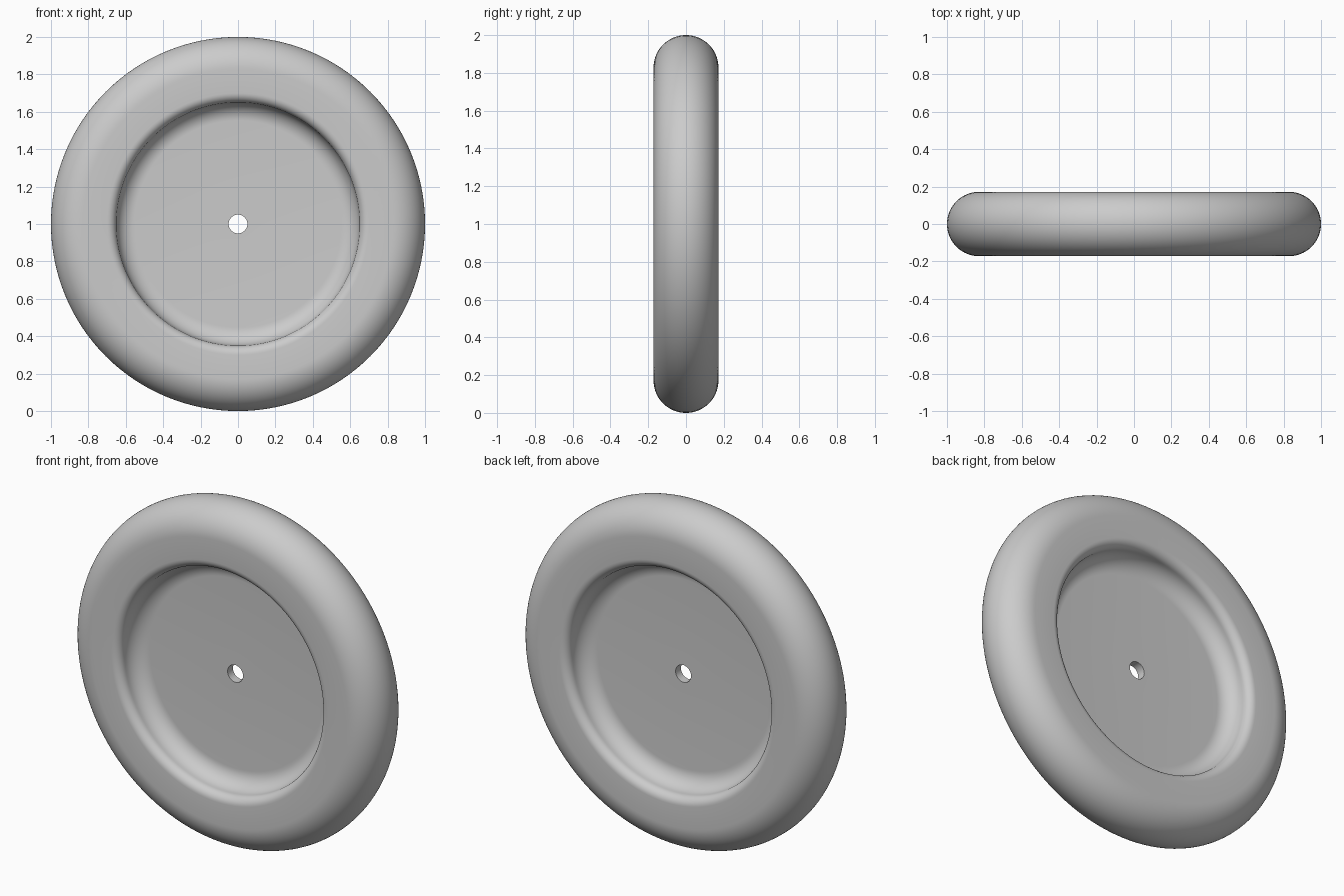
import bpy, bmesh
from math import sin, cos, pi, radians
from mathutils import Vector

cube = bpy.data.objects.get("Cube")
if cube:
    bpy.data.objects.remove(cube, do_unlink=True)

HALF = 0.172        # half width of the rim
WEB = 0.025         # half thickness of the disc
HOLE = 0.05         # axle hole radius
WALL = 0.65         # radius of the recess wall
LIP = 0.05          # rounded lip radius
FILLET = HALF - WEB - LIP
STEPS = 128

grey = bpy.data.materials.new("plain grey")
grey.use_nodes = True
colour = (0.6, 0.6, 0.6, 1)
grey.diffuse_color = colour
grey.node_tree.nodes["Principled BSDF"].inputs["Base Color"].default_value = colour


def arc(r, y, radius, start, end, count):
    """Points (radius from axle, y) along a circular arc."""
    angles = [radians(start + (end - start) * i / count) for i in range(count + 1)]
    return [(r + radius * cos(a), y + radius * sin(a)) for a in angles]


# Half of the cross-section: axle hole, disc, recess fillet, lip, tyre round
half = [(HOLE, WEB)]
half += arc(WALL - FILLET, WEB + FILLET, FILLET, -90, 0, 12)
half += arc(WALL + LIP, HALF - LIP, LIP, 180, 90, 8)
half += arc(1 - HALF, 0, HALF, 90, 0, 20)
profile = half + [(r, -y) for r, y in reversed(half[:-1])]

# Wheel: the closed cross-section revolved around the y axis
bm = bmesh.new()
verts = [bm.verts.new((r, y, 1)) for r, y in profile]
edges = [bm.edges.new((v, verts[(i + 1) % len(verts)])) for i, v in enumerate(verts)]
bmesh.ops.spin(bm, geom=verts + edges, cent=Vector((0, 0, 1)), axis=Vector((0, 1, 0)),
               angle=2 * pi, steps=STEPS, use_merge=False)
bmesh.ops.remove_doubles(bm, verts=bm.verts[:], dist=0.0002)
bmesh.ops.recalc_face_normals(bm, faces=bm.faces[:])
mesh = bpy.data.meshes.new("wheel")
bm.to_mesh(mesh)
bm.free()
mesh.materials.append(grey)

wheel = bpy.data.objects.new("wheel", mesh)
bpy.context.collection.objects.link(wheel)
bpy.ops.object.select_all(action="DESELECT")
wheel.select_set(True)
bpy.context.view_layer.objects.active = wheel
bpy.ops.object.shade_smooth_by_angle(angle=radians(35))
